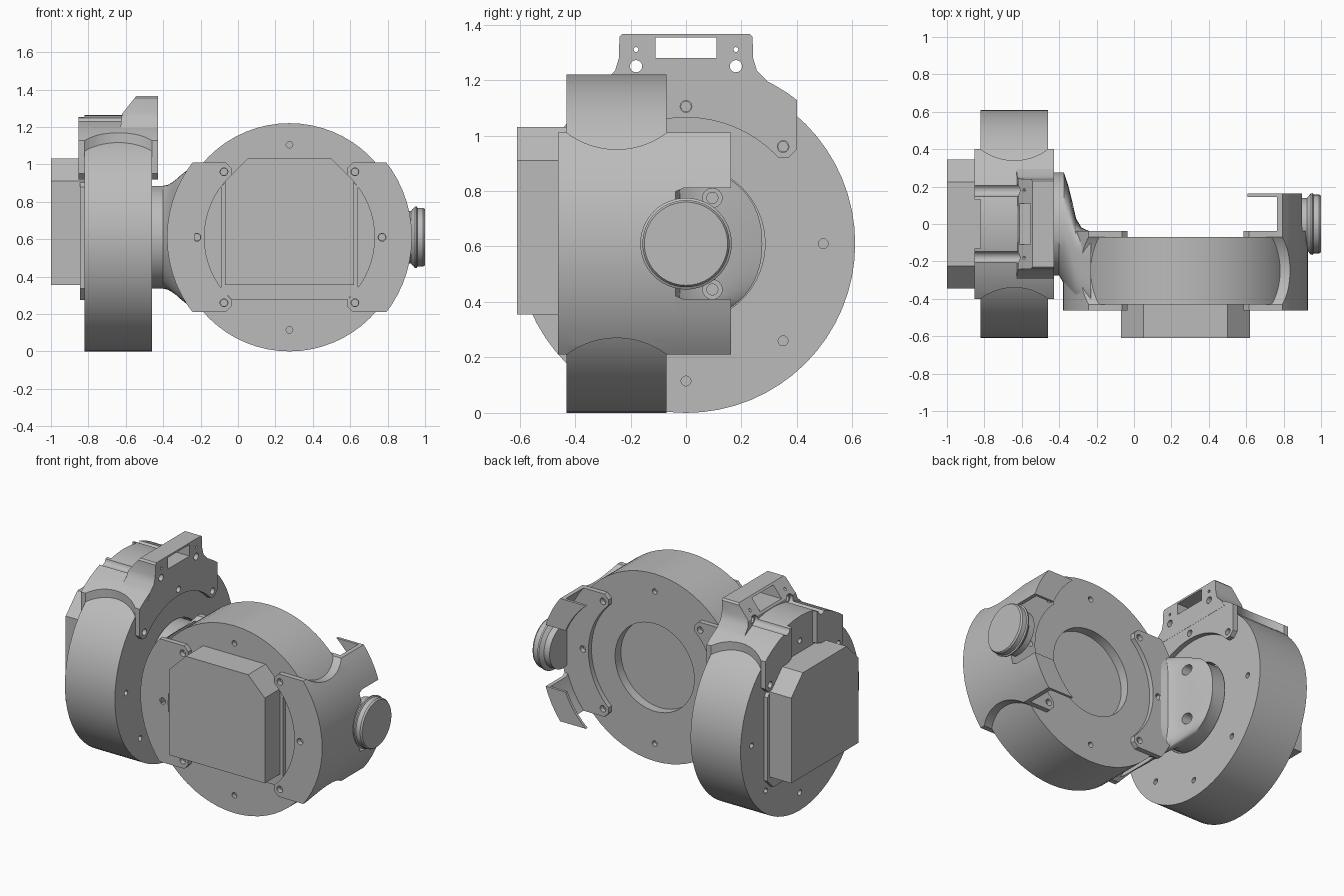
import bpy, bmesh
from math import sin, cos, pi, radians
from mathutils import Matrix, Vector

if "Cube" in bpy.data.objects:
    bpy.data.objects.remove(bpy.data.objects["Cube"])

grey = bpy.data.materials.new("plain_grey")
grey.use_nodes = True
GREY = (0.5, 0.5, 0.5, 1)
grey.diffuse_color = GREY
grey.node_tree.nodes["Principled BSDF"].inputs["Base Color"].default_value = GREY


def loft(name, rings):
    """Closed solid through rings of matching points."""
    bm = bmesh.new()
    rows = [[bm.verts.new(p) for p in ring] for ring in rings]
    n = len(rows[0])
    for a, b in zip(rows, rows[1:]):
        for i in range(n):
            j = (i + 1) % n
            bm.faces.new((a[i], a[j], b[j], b[i]))
    bm.faces.new(rows[0])
    bm.faces.new(rows[-1])
    bmesh.ops.recalc_face_normals(bm, faces=bm.faces)
    mesh = bpy.data.meshes.new(name)
    bm.to_mesh(mesh)
    bm.free()
    mesh.materials.append(grey)
    obj = bpy.data.objects.new(name, mesh)
    bpy.context.collection.objects.link(obj)
    return obj


def prism(name, pts, lo, hi, axis):
    """Extrude an outline along X (points are y, z) or Y (points are x, z)."""
    def place(p, d):
        return (d, p[0], p[1]) if axis == "X" else (p[0], d, p[1])
    return loft(name, [[place(p, d) for p in pts] for d in (lo, hi)])


def circle(r, c=(0, 0), n=64):
    return [(c[0] + r * cos(2 * pi * i / n), c[1] + r * sin(2 * pi * i / n)) for i in range(n)]


def rect(a, b, c, d):
    return [(a, c), (b, c), (b, d), (a, d)]


def combine(obj, others, op="DIFFERENCE"):
    """Apply a boolean with each helper, then drop the helper."""
    for other in others:
        mod = obj.modifiers.new("cut", "BOOLEAN")
        mod.operation, mod.solver, mod.object = op, "EXACT", other
        bpy.context.view_layer.update()
        result = obj.evaluated_get(bpy.context.evaluated_depsgraph_get())
        mesh = bpy.data.meshes.new_from_object(result)
        obj.modifiers.clear()
        obj.data = mesh
        bpy.data.objects.remove(other)
    return obj


def cut(obj, pts, lo, hi, axis):
    return combine(obj, [prism("cutter", pts, lo, hi, axis)])


def finish(obj, matrix=None):
    if matrix is not None:
        obj.data.transform(matrix)
    bpy.ops.object.select_all(action="DESELECT")
    obj.select_set(True)
    bpy.context.view_layer.objects.active = obj
    bpy.ops.object.shade_smooth_by_angle(angle=radians(30))


DRUM_R, SHELL_R, HALF, BOLT_R = 0.61, 0.655, 0.18, 0.495
HOOP_HALF = 0.212


def motor(side, matrix):
    # Drum with a round recess and a ring of bolt holes on both faces
    drum = prism(side + "_motor_drum", circle(DRUM_R), -HALF, HALF, "Y")
    cut(drum, circle(0.285), HALF - 0.06, 0.3, "Y")
    for k in range(8):
        at = (BOLT_R * cos(k * pi / 4), BOLT_R * sin(k * pi / 4))
        for lo, hi in ((-0.3, 0.03 - HALF), (HALF - 0.03, 0.3)):
            cut(drum, circle(0.018, at, 12), lo, hi, "Y")
    finish(drum, matrix)
    # Chamfered electronics housing on a low base
    w, top, c = 0.345, 0.42, 0.12
    outline = [(-w, -0.255), (w, -0.255), (w, top - c), (w - c, top), (c - w, top), (-w, top - c)]
    finish(prism(side + "_housing", outline, -0.36, -HALF, "Y"), matrix)
    w, c = 0.367, 0.06
    outline = [(-w, c - 0.335), (c - w, -0.335), (w - c, -0.335), (w, c - 0.335),
               (w, 0.27), (w - c, 0.33), (c - w, 0.33), (-w, 0.27)]
    finish(prism(side + "_housing_base", outline, -0.205, -HALF, "Y"), matrix)


def cradle(name):
    # Shell hugging the drum rim on +x, with a bolted flange on each face
    body = prism(name, circle(SHELL_R), -HOOP_HALF, HOOP_HALF, "Y")
    clip = [(0.31, -0.37), (0.34, -0.4), (0.8, -0.4), (0.8, 0.4), (0.34, 0.4), (0.31, 0.37)]
    combine(body, [prism("clip", clip, -0.5, 0.5, "Y")], "INTERSECT")
    cut(body, circle(DRUM_R), -HALF, HALF, "Y")
    cut(body, circle(0.455), -0.5, 0.5, "Y")
    for s in (-1, 1):
        cut(body, circle(0.3, (0, s * 0.64)), 0.2, 0.9, "X")
    for k in (-1, 0, 1):
        at = (BOLT_R * cos(k * pi / 4), BOLT_R * sin(k * pi / 4))
        cut(body, circle(0.021, at, 16), -0.5, 0.5, "Y")
    return body


left_at = Matrix.Translation((0.275, -0.25, 0.61))
right_at = Matrix.Translation((-0.64, 0, 0.61))
motor("left", left_at)
motor("right", right_at @ Matrix.Rotation(-pi / 2, 4, "Z"))

# Outer cradle with two hooked wings behind the drum
finish(cradle("outer_cradle"), left_at)
wings = prism("outer_cradle_wings", circle(SHELL_R), 0.2, 0.412, "Y")
combine(wings, [prism("clip", rect(0.3, 0.8, -0.4, 0.4), 0, 0.5, "Y")], "INTERSECT")
cut(wings, circle(0.632), 0.1, 0.395, "Y")
cut(wings, circle(0.52), 0.1, 0.5, "Y")
slot = [(0.2, -0.16), (0.212, -0.188), (0.24, -0.2), (0.6, -0.2),
        (0.6, 0.2), (0.24, 0.2), (0.212, 0.188), (0.2, 0.16)]
cut(wings, slot, 0.2, 0.9, "X")
finish(wings, left_at)

# Round end cap on the outer cradle
profile = [(0.885, 0.14), (0.925, 0.14), (0.945, 0.163), (0.955, 0.165),
           (0.96, 0.157), (0.99, 0.157), (1.0, 0.15)]
finish(loft("end_cap", [[(x, y, z) for y, z in circle(r, (0, 0.61))] for x, r in profile]))

# Inner cradle, turned to face the other motor
finish(cradle("inner_cradle"), left_at @ Matrix.Rotation(pi, 4, "Y"))

# Neck flaring from the round hub into the inner cradle
sections = [(-0.52, -0.275, 0.275, 0.275, 2), (-0.4, -0.275, 0.275, 0.275, 2),
            (-0.375, -0.32, 0.275, 0.28, 2.2), (-0.35, -0.38, 0.2, 0.295, 2.6),
            (-0.33, -0.42, 0.12, 0.31, 3), (-0.31, -0.44, 0.03, 0.328, 3.6),
            (-0.28, -0.455, -0.02, 0.352, 4.5), (-0.23, -0.458, -0.042, 0.39, 6)]


def section(x, y0, y1, h, power):
    ring = []
    for u, v in circle(1):
        k = (abs(u) ** power + abs(v) ** power) ** (-1 / power)
        ring.append((x, (y0 + y1) / 2 + u * k * (y1 - y0) / 2, 0.61 + v * k * h))
    return ring


neck = loft("neck", [section(*s) for s in sections])
cut(neck, circle(DRUM_R, (0.275, 0.61)), -0.25 - HALF, HALF - 0.25, "Y")
cut(neck, circle(0.455, (0.275, 0.61)), -1, 1, "Y")
for s in (-1, 1):
    cut(neck, circle(0.035, (0.095, 0.61 + s * 0.165), 24), -0.4, 0, "X")
    cut(neck, circle(0.02, (0.095, 0.61 + s * 0.165), 24), -0.45, 0, "X")
finish(neck)

# Top cradle: local x points up, local y points along world x
to_top = Matrix(((0, 1, 0, 0), (0, 0, 1, 0), (1, 0, 0, 0), (0, 0, 0, 1)))
top = cradle("top_cradle")
top.data.transform(right_at @ to_top)
cut(top, rect(-0.13, 0.13, 1.0, 1.4), -0.9, -0.822, "X")

# Sloped mounting ear with a rectangular window
half = [(0.32, 1.15), (0.29, 1.2), (0.255, 1.235), (0.242, 1.28), (0.24, 1.355), (0.23, 1.366)]
ear = prism("mounting_ear", half + [(-y, z) for y, z in reversed(half)], -0.7, -0.427, "X")
wedge = [(-0.427, 1.1), (-0.427, 1.4), (-0.516, 1.4), (-0.62, 1.27), (-0.64, 1.1)]
combine(ear, [prism("clip", wedge, -0.5, 0.5, "Y")], "INTERSECT")
cyl_pts = circle(DRUM_R + 0.01, (0, 0.61))
cut(ear, cyl_pts, -0.9, -0.458, "X")
cut(ear, rect(-0.11, 0.11, 1.28, 1.354), -0.8, -0.3, "X")
for s in (-1, 1):
    cut(ear, circle(0.009, (s * 0.18, 1.31), 12), -0.8, -0.3, "X")
    for part in (top, ear):
        cut(part, circle(0.022, (s * 0.18, 1.25), 20), -0.9, -0.3, "X")
        cut(part, circle(0.033, (s * 0.18, 1.25), 20), -0.9, -0.6, "X")
finish(top)
finish(ear)
